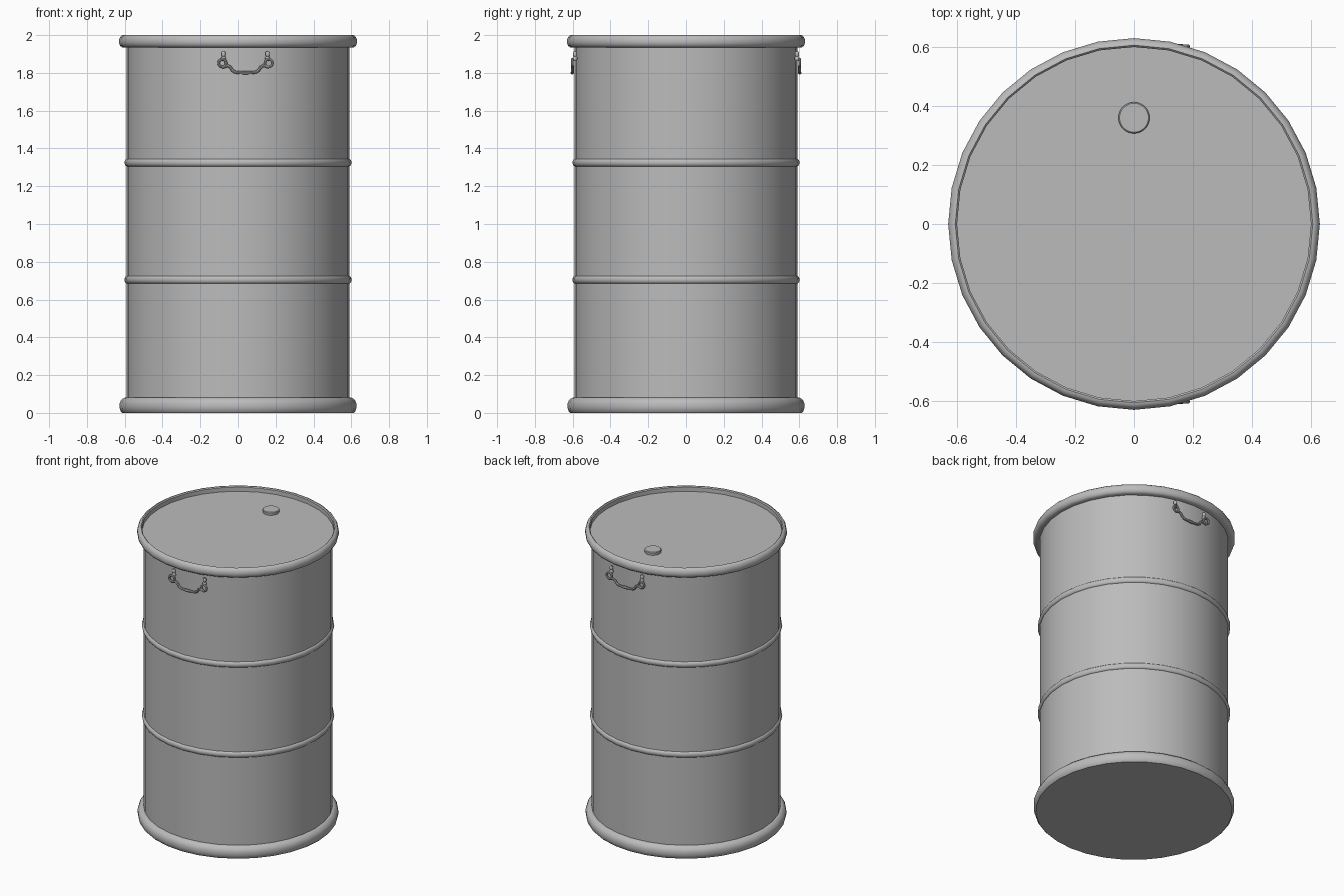
import bpy, bmesh, math
from mathutils import Vector

SEGMENTS = 32

cube = bpy.data.objects.get("Cube")
if cube:
    bpy.data.objects.remove(cube, do_unlink=True)

steel = bpy.data.materials.new("grey_steel")
steel.use_nodes = True
GREY = (0.5, 0.5, 0.5, 1)
steel.diffuse_color = GREY
steel.node_tree.nodes["Principled BSDF"].inputs["Base Color"].default_value = GREY


def finish(name, bm):
    """Turn a bmesh into a smooth shaded steel object."""
    bmesh.ops.recalc_face_normals(bm, faces=bm.faces)
    mesh = bpy.data.meshes.new(name)
    bm.to_mesh(mesh)
    bm.free()
    mesh.materials.append(steel)
    obj = bpy.data.objects.new(name, mesh)
    bpy.context.collection.objects.link(obj)
    bpy.ops.object.select_all(action="DESELECT")
    obj.select_set(True)
    bpy.context.view_layer.objects.active = obj
    bpy.ops.object.shade_smooth_by_angle(angle=math.radians(35))
    return obj


def lathe(name, profile, centre=(0, 0), closed=False, segments=SEGMENTS):
    """Spin (radius, height) points around a vertical axis; open ends are capped."""
    bm = bmesh.new()
    rings = []
    for radius, z in profile:
        ring = []
        for i in range(segments):
            a = math.tau * i / segments
            ring.append(bm.verts.new((centre[0] + radius * math.cos(a),
                                      centre[1] + radius * math.sin(a), z)))
        rings.append(ring)
    pairs = list(zip(rings, rings[1:]))
    if closed:
        pairs.append((rings[-1], rings[0]))
    else:
        bm.faces.new(rings[0])
        bm.faces.new(rings[-1])
    for low, high in pairs:
        for i in range(segments):
            j = (i + 1) % segments
            bm.faces.new((low[i], low[j], high[j], high[i]))
    return finish(name, bm)


def tube(name, points, radius, cyclic=False, sides=8):
    """Sweep a round rod that lies in an upright plane along a path."""
    bm = bmesh.new()
    points = [Vector(p) for p in points]
    n = len(points)
    rings = []
    for k, p in enumerate(points):
        before = points[k - 1] if cyclic or k else p
        after = points[(k + 1) % n] if cyclic or k < n - 1 else p
        along = (after - before).normalized()
        out = Vector((0, 1, 0))
        across = along.cross(out).normalized()
        rings.append([bm.verts.new(p + radius * (math.cos(a) * out + math.sin(a) * across))
                      for a in (math.tau * i / sides for i in range(sides))])
    for k in range(n if cyclic else n - 1):
        a, b = rings[k], rings[(k + 1) % n]
        for i in range(sides):
            j = (i + 1) % sides
            bm.faces.new((a[i], a[j], b[j], b[i]))
    if not cyclic:
        bm.faces.new(rings[0])
        bm.faces.new(rings[-1])
    return finish(name, bm)


# Drum wall with its recessed lid
lathe("drum_body", [(0.59, 0.02), (0.59, 1.962)])
lathe("lid", [(0.605, 1.94), (0.605, 1.965)])

# Top rim: rounded outside, flat underside, thin lip inside
lathe("top_rim", [(0.585, 1.935), (0.612, 1.935), (0.624, 1.943), (0.63, 1.958),
                  (0.63, 1.975), (0.624, 1.99), (0.614, 1.999), (0.606, 2.0),
                  (0.6, 1.994), (0.6, 1.95)], closed=True)

# Bottom rim with a closed flat base
lathe("bottom_rim", [(0.613, 0.0), (0.622, 0.01), (0.627, 0.028), (0.627, 0.05),
                     (0.62, 0.066), (0.608, 0.077), (0.598, 0.082), (0.588, 0.082)])

# Rolling hoops
for place, z in (("lower", 0.705), ("upper", 1.325)):
    arc = [(0.585 + 0.016 * math.cos(t), z + 0.021 * math.sin(t))
           for t in (math.pi * (i / 8 - 0.5) for i in range(9))]
    lathe(place + "_hoop", [(0.575, z - 0.021)] + arc + [(0.575, z + 0.021)], closed=True)

# Bung cap on the lid
lathe("bung_cap", [(0.05, 1.96), (0.053, 1.975), (0.053, 1.982), (0.049, 1.986)],
      centre=(0, 0.36))

# Bail handles with eyes and lugs, front and back
MID = 0.04
HALF_BAIL = [(0.0, 1.801), (0.03, 1.801), (0.055, 1.804), (0.07, 1.814),
             (0.08, 1.83), (0.093, 1.838), (0.11, 1.833), (0.125, 1.829)]
for place, side in (("front", -1), ("back", 1)):
    y = side * 0.602
    bail = [(MID - x, y, z) for x, z in reversed(HALF_BAIL)]
    bail += [(MID + x, y, z) for x, z in HALF_BAIL[1:]]
    tube(place + "_handle_bail", bail, 0.008)
    tube(place + "_handle_grip", [(MID - 0.015, y, 1.801), (MID + 0.015, y, 1.801)], 0.01)
    for end, sign in (("right", -1), ("left", 1)):
        x = MID + sign * 0.123
        eye = [(x + 0.02 * math.cos(t), y, 1.852 + 0.02 * math.sin(t))
               for t in (math.tau * i / 16 for i in range(16))]
        tube(f"{place}_{end}_handle_eye", eye, 0.007, cyclic=True)
        lug_x, lug_y = x - sign * 0.006, side * 0.588
        lathe(f"{place}_{end}_handle_lug",
              [(0.007, 1.862), (0.013, 1.872), (0.013, 1.88), (0.008, 1.888),
               (0.011, 1.895), (0.011, 1.908), (0.007, 1.914)],
              centre=(lug_x, lug_y), segments=12)
